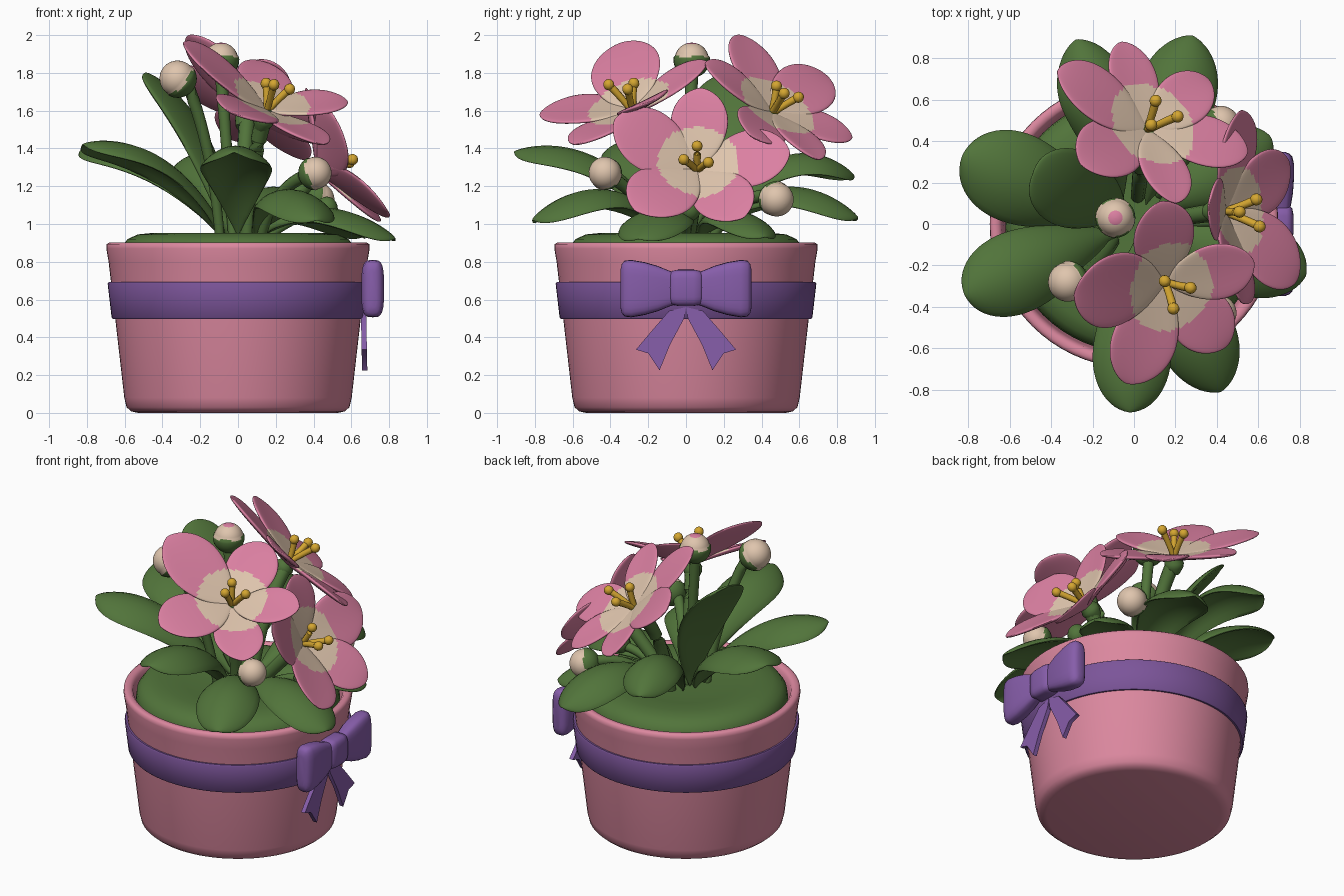
import bpy, bmesh, math
from mathutils import Vector as V

if "Cube" in bpy.data.objects:
    bpy.data.objects.remove(bpy.data.objects["Cube"])

def mat(name, r, g, b):
    m = bpy.data.materials.new(name)
    m.diffuse_color = (r, g, b, 1)
    m.use_nodes = True
    m.node_tree.nodes["Principled BSDF"].inputs["Base Color"].default_value = m.diffuse_color
    return m

POT = mat("pot pink", .71, .245, .345)
PETAL = mat("petal pink", .71, .215, .36)
GREEN = mat("leaf green", .083, .175, .043)
CREAM = mat("cream", .74, .56, .42)
YELLOW = mat("stamen yellow", .66, .38, .03)
RIBBON = mat("ribbon purple", .20, .09, .32)
BOW = mat("bow purple", .24, .11, .40)

def loft(name, rings, mats, rule=None, closed=False, angle=50):
    """Skin a list of equal rings; rule(row, column, centre) picks the material."""
    bm = bmesh.new()
    R = [[bm.verts.new(p) for p in r] for r in rings]
    k = len(R[0])
    for i in range(len(R) if closed else len(R) - 1):
        a, b = R[i], R[(i + 1) % len(R)]
        for j in range(k):
            f = bm.faces.new((a[j], a[(j + 1) % k], b[(j + 1) % k], b[j]))
            f.material_index = rule(i, j, f.calc_center_median()) if rule else 0
    if not closed:
        for r, i in ((R[0], 0), (R[-1], len(R) - 2)):
            f = bm.faces.new(r)
            f.material_index = rule(i, 0, f.calc_center_median()) if rule else 0
    bmesh.ops.recalc_face_normals(bm, faces=bm.faces)
    me = bpy.data.meshes.new(name)
    bm.to_mesh(me)
    bm.free()
    ob = bpy.data.objects.new(name, me)
    bpy.context.collection.objects.link(ob)
    for m in mats:
        me.materials.append(m)
    bpy.context.view_layer.objects.active = ob
    ob.select_set(True)
    bpy.ops.object.shade_smooth_by_angle(angle=math.radians(angle))
    ob.select_set(False)
    return ob

def ring(c, u, v, a, b, n=16, p=1.0):
    """Superellipse ring around c in the plane of u and v."""
    out = []
    for j in range(n):
        t = 2 * math.pi * j / n
        x, y = math.cos(t), math.sin(t)
        out.append(c + u * a * math.copysign(abs(x) ** p, x) + v * b * math.copysign(abs(y) ** p, y))
    return out

def frame(d):
    u = d.cross(V((0, 0, 1)) if abs(d.z) < .9 else V((1, 0, 0))).normalized()
    return u, d.cross(u).normalized()

def lathe(name, prof, mats, c=V((0, 0, 0)), axis=V((0, 0, 1)), n=16, rule=None, closed=False, angle=50):
    axis = axis.normalized()
    u, v = frame(axis)
    return loft(name, [ring(c + axis * z, u, v, r, r, n) for r, z in prof], mats, rule, closed, angle)

def bez(a, b, c, t):
    return a * (1 - t) ** 2 + b * 2 * t * (1 - t) + c * t * t

def tube(name, a, b, c, r0, r1, m, n=10, steps=12):
    rings = []
    for i in range(steps + 1):
        t = i / steps
        d = ((b - a) * (1 - t) + (c - b) * t).normalized()
        u, v = frame(d)
        r = r0 + (r1 - r0) * t
        rings.append(ring(bez(a, b, c, t), u, v, r, r, n))
    return loft(name, rings, [m])

def blade(name, a, b, c, up, w, th, bend, p, q, mats, rule=None, n=24, k=24):
    """Leaf or petal: lens-shaped sections along a curve a-b-c, edges bent by bend."""
    rings = []
    t0 = p / (p + q)
    peak = t0 ** p * (1 - t0) ** q
    for i in range(n + 1):
        t = min(max(math.sin(math.pi / 2 * i / n), .01), .9998)
        d = ((b - a) * (1 - t) + (c - b) * t).normalized()
        side = d.cross(up).normalized()
        nor = side.cross(d).normalized()
        rel = t ** p * (1 - t) ** q / peak
        h = th / 2 * (math.sqrt(1 - t ** 6) + .05)
        r = []
        for j in range(k):
            f = 2 * math.pi * j / k
            s = math.cos(f)
            hh = math.copysign(abs(math.sin(f)) ** .7, math.sin(f)) * h
            r.append(bez(a, b, c, t) + side * s * rel * w + nor * (hh + bend * s * s * rel))
        rings.append(r)
    return loft(name, rings, mats, rule, angle=60)

# pot, ribbon band and planting mound
lathe("pot", [(.01, 0), (.53, 0), (.565, .008), (.59, .03), (.602, .08), (.65, .5), (.685, .8),
              (.697, .87), (.695, .893), (.68, .903), (.655, .9), (.64, .885), (.632, .85), (.62, .76),
              (.01, .76)], [POT], n=72, angle=60)
lathe("ribbon_band", [(.63, .5), (.662, .497), (.669, .505), (.69, .683), (.685, .692), (.65, .69)],
      [RIBBON], n=72, closed=True, angle=40)
lathe("mound", [(.6, .76), (.622, .83), (.615, .88), (.585, .92), (.53, .945), (.45, .953), (.33, .945),
                (.2, .93), (.01, .935)], [GREEN], n=64, angle=60)

# bow
X, Y, Z = V((1, 0, 0)), V((0, 1, 0)), V((0, 0, 1))
for s, side in ((-1, "left"), (1, "right")):
    loft("bow_loop_" + side, [ring(V((.713, s * y, .658)), X, Z, tx, hz, 24, .55) for y, hz, tx in
         ((.04, .08, .035), (.09, .095, .045), (.15, .12, .055), (.22, .14, .06), (.29, .152, .06),
          (.325, .148, .052), (.34, .13, .038), (.347, .1, .02))], [BOW])
    tail = [(.0, .56), (.09, .54), (.185, .43), (.265, .335), (.2, .315), (.14, .225), (.085, .36), (.01, .5)]
    loft("bow_tail_" + side, [[V((x + (.56 - z) * .02, s * y, z)) for y, z in tail] for x in (.65, .678)], [BOW])
loft("bow_knot", [ring(V((.705, y, .662)), X, Z, tx, hz, 24, .5) for y, hz, tx in
     ((-.085, .075, .05), (-.075, .09, .06), (-.04, .096, .066), (.04, .096, .066), (.075, .09, .06),
      (.085, .075, .05))], [BOW])

# leaves: base, bend, tip, half width, edge droop
leaves = [((-.08, .04, .94), (-.38, .14, 1.46), (-.83, .33, 1.39), .22, -.08),
          ((-.08, -.04, .94), (-.38, -.15, 1.47), (-.82, -.34, 1.42), .20, -.08),
          ((-.05, .04, .94), (-.15, .12, 1.52), (-.49, .24, 1.80), .19, -.02),
          ((0, -.1, .94), (0, -.42, 1.48), (-.02, -.91, 1.38), .19, -.09),
          ((.08, -.1, .94), (.25, -.4, 1.34), (.42, -.81, 1.02), .19, -.08),
          ((.1, -.05, .94), (.42, -.1, 1.2), (.83, -.25, .92), .19, -.06),
          ((-.06, .1, .94), (-.14, .5, 1.56), (-.28, .89, 1.25), .17, -.09),
          ((.06, .1, .94), (.18, .5, 1.36), (.28, .91, 1.03), .19, -.08),
          ((.1, .06, .94), (.35, .22, 1.17), (.66, .42, .93), .16, -.05)]
for i, (a, b, c, w, droop) in enumerate(leaves):
    blade("leaf_%d" % (i + 1), V(a), V(b), V(c), Z, w, .045, droop, .95, .45, [GREEN])

# flowers: centre, facing, petal width ratio, petal tips
flowers = [((.15, -.28, 1.59), (.38, -.36, 1), .33,
            [(.13, .11, 1.86), (.58, -.18, 1.65), (.45, -.59, 1.42), (-.04, -.77, 1.59), (-.29, -.34, 1.96)]),
           ((.06, .45, 1.58), (.62, .69, 1), .29,
            [(-.26, .29, 2.0), (.2, .1, 1.85), (.55, .35, 1.46), (.36, .7, 1.34), (-.06, .88, 1.46),
             (-.37, .74, 1.79)]),
           ((.43, .06, 1.28), (.87, -.03, .5), .34,
            [(.36, .08, 1.72), (.52, .55, 1.38), (.75, .3, 1.03), (.79, -.27, 1.07), (.52, -.38, 1.55)])]
for i, (c, n, wr, tips) in enumerate(flowers):
    c, n = V(c), V(n).normalized()
    for j, t in enumerate(tips):
        t = V(t)
        L = (t - c).length
        # cream throat: upper faces near the flower centre
        blade("flower_%d_petal_%d" % (i + 1, j + 1), c, (c + t) / 2 + n * (.01 + .012 * (j % 2)), t, n,
              L * wr, .034, .012, .85, .62, [PETAL, CREAM],
              lambda r, k, m: 1 if k < 16 and (m - c).length < .235 else 0, 48, 32)
    # stem swelling into the flower base
    base = V((c.x * .3, c.y * .3, .93))
    tube("flower_%d_stem" % (i + 1), base, V((c.x * .45, c.y * .45, c.z - .25)), c - n * .02, .034, .045, GREEN)
    lathe("flower_%d_base" % (i + 1), [(.03, -.1), (.055, -.06), (.06, -.03), (.03, .024), (.005, .028)],
          [GREEN], c, n)
    # stamens with round tips
    u, v = frame(n)
    for j in range(3):
        f = 2 * math.pi * j / 3 + .5
        e = c + n * (.185 - .025 * j) + (u * math.cos(f) + v * math.sin(f)) * .075
        tube("flower_%d_stamen_%d" % (i + 1, j + 1), c, (c + e) / 2 + n * .02, e, .017, .021, YELLOW, 8, 6)
        lathe("flower_%d_stamen_tip_%d" % (i + 1, j + 1),
              [(.029 * math.sin(a * math.pi / 8) + .0005, -.03 * math.cos(a * math.pi / 8)) for a in range(9)],
              [YELLOW], e, n, 12)

# buds: centre, facing, radius, green cup height; the top one has a pink tip
buds = [((-.09, .03, 1.87), (0, 0, 1), .09, 13), ((-.32, -.28, 1.77), (-.7, -.25, .6), .095, 10),
        ((.41, -.43, 1.27), (.8, -.3, .25), .085, 10), ((.42, .48, 1.13), (.8, .45, -.25), .09, 10)]
for i, (c, d, r, cup) in enumerate(buds):
    c, d = V(c), V(d).normalized()
    prof = []
    for a in range(25):
        f = math.pi * a / 24
        k = r * (1.07 if a <= cup else 1)
        prof.append((k * math.sin(f) + .0005, -k * math.cos(f)))
    lathe("bud_%d" % (i + 1), prof, [GREEN, CREAM, PETAL], c, d, 24,
          lambda q, k, m: 0 if q < cup + (k % 6 < 3) else 2 if q > 20 and i == 0 else 1, angle=70)
    base = V((c.x * .3, c.y * .3, .93))
    end = c - d * r * .9
    tube("bud_%d_stem" % (i + 1), base, (base + end) / 2 + Z * .1 - d * .06, end, .026, .034, GREEN)

# small unopened green bud under the front bloom
lathe("green_bud", [(.058 * math.sin(a * math.pi / 12) + .0005, -.065 * math.cos(a * math.pi / 12))
                    for a in range(13)], [GREEN], V((.47, .02, 1.08)))
tube("green_bud_stem", V((.15, .0, .93)), V((.35, .01, 1.08)), V((.46, .02, 1.06)), .025, .03, GREEN)
